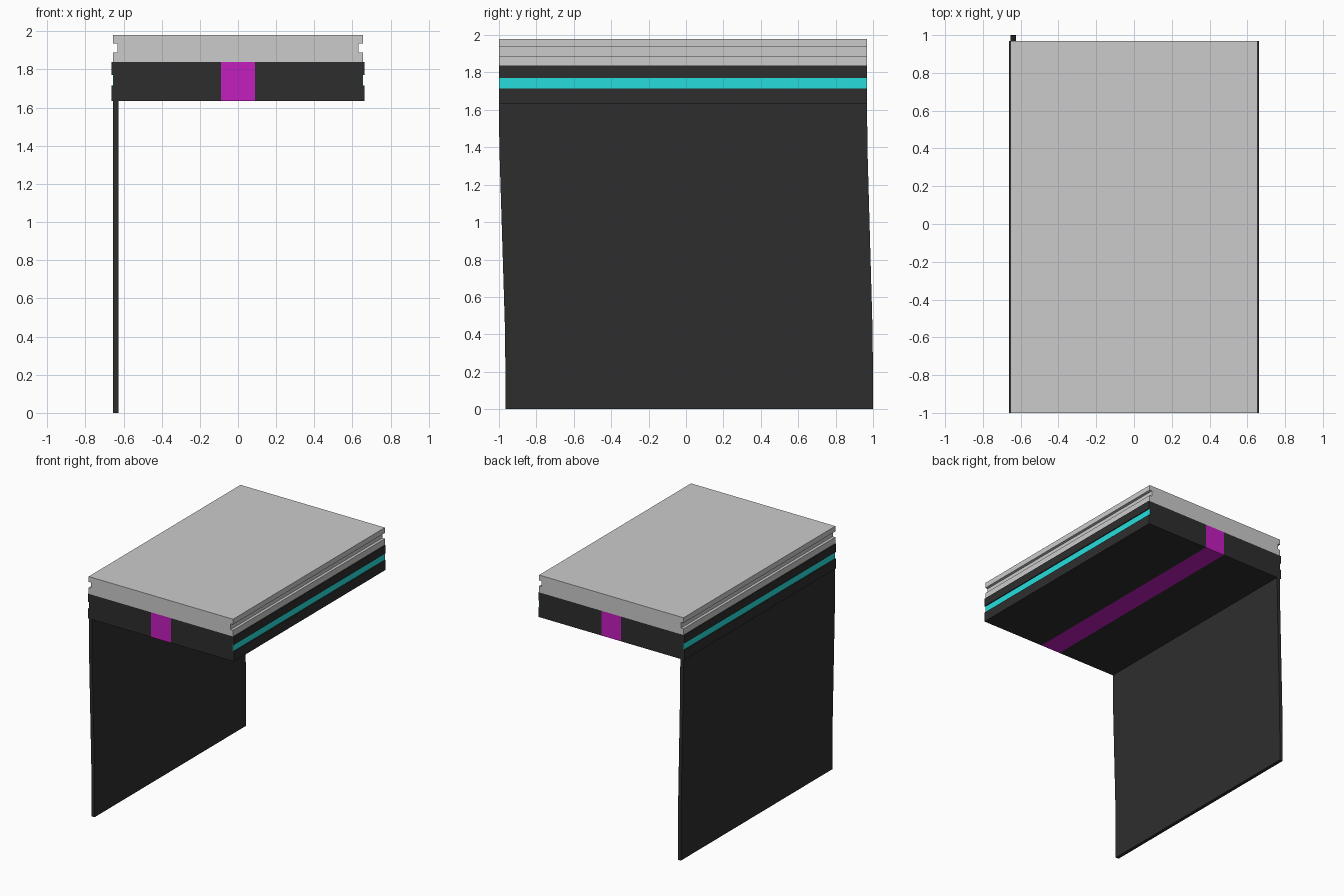
import bpy, bmesh

if "Cube" in bpy.data.objects:
    bpy.data.objects.remove(bpy.data.objects["Cube"])

Y0, Y1 = -1.0, 0.968


def material(name, rgb):
    m = bpy.data.materials.new(name)
    m.diffuse_color = (*rgb, 1)
    m.use_nodes = True
    m.node_tree.nodes["Principled BSDF"].inputs["Base Color"].default_value = m.diffuse_color
    return m


dark = material("dark", (0.027, 0.027, 0.027))
magenta = material("magenta", (0.55, 0.013, 0.52))
cyan = material("cyan", (0.02, 0.72, 0.72))


def prism(name, start, shift, mat=None):
    """Extrude a closed outline by a shift vector."""
    bm = bmesh.new()
    face = bm.faces.new([bm.verts.new(p) for p in start])
    new = bmesh.ops.extrude_face_region(bm, geom=[face])["geom"]
    bmesh.ops.translate(bm, vec=shift,
                        verts=[v for v in new if isinstance(v, bmesh.types.BMVert)])
    bmesh.ops.recalc_face_normals(bm, faces=bm.faces)
    me = bpy.data.meshes.new(name)
    bm.to_mesh(me)
    bm.free()
    if mat:
        me.materials.append(mat)
    ob = bpy.data.objects.new(name, me)
    bpy.context.collection.objects.link(ob)
    return ob


def along_y(name, xz, mat=None):
    return prism(name, [(x, Y0, z) for x, z in xz], (0, Y1 - Y0, 0), mat)


# Grey top slab with a groove along each long side
half = [(0.655, 1.838), (0.655, 1.889), (0.632, 1.889),
        (0.632, 1.936), (0.655, 1.936), (0.655, 1.98)]
along_y("top_slab", half + [(-x, z) for x, z in reversed(half)])

# Dark under-frame halves, each with a shallow side groove and coloured strip
for side, s in (("left", -1), ("right", 1)):
    frame = [(0.09, 1.635), (0.662, 1.635), (0.662, 1.715), (0.652, 1.715),
             (0.652, 1.771), (0.662, 1.771), (0.662, 1.838), (0.09, 1.838)]
    along_y("under_frame_" + side, [(s * x, z) for x, z in frame], dark)
    strip = [(0.648, 1.715), (0.654, 1.715), (0.654, 1.771), (0.648, 1.771)]
    along_y("side_strip_" + side, [(s * x, z) for x, z in strip], cyan)

# Magenta centre beam
along_y("centre_beam", [(-0.09, 1.635), (0.09, 1.635), (0.09, 1.838), (-0.09, 1.838)], magenta)

# Slightly skewed leg panel on the left
outline = [(-1.0, 1.636), (-0.998, 1.4), (-0.967, 0.4), (-0.965, 0.0),
           (1.0, 0.0), (0.998, 0.4), (0.97, 1.4), (0.968, 1.636)]
prism("leg_panel", [(-0.654, y, z) for y, z in outline], (0.028, 0, 0), dark)
